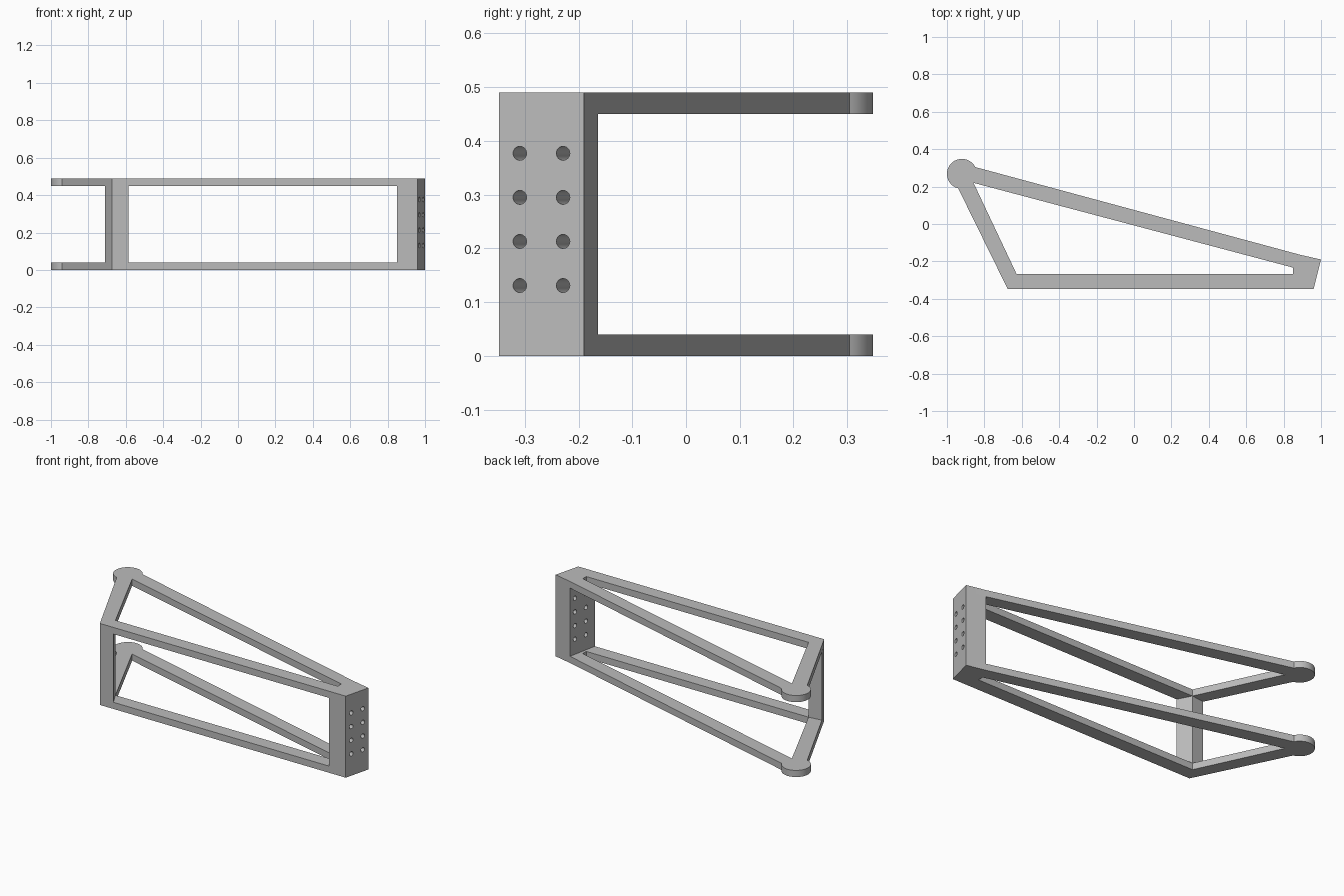
import bpy
import bmesh
from math import cos, sin, radians
from mathutils import Matrix, Vector

default_cube = bpy.data.objects.get("Cube")
if default_cube:
    bpy.data.objects.remove(default_cube, do_unlink=True)

HEIGHT, PLATE = 0.49, 0.04

grey = bpy.data.materials.new("plain_grey")
grey.use_nodes = True
grey.diffuse_color = (0.5, 0.5, 0.5, 1)
grey.node_tree.nodes["Principled BSDF"].inputs["Base Color"].default_value = (0.5, 0.5, 0.5, 1)


def add_object(name, bm):
    mesh = bpy.data.meshes.new(name)
    bm.to_mesh(mesh)
    bm.free()
    mesh.materials.append(grey)
    obj = bpy.data.objects.new(name, mesh)
    bpy.context.collection.objects.link(obj)
    return obj


def prism(name, loops, z0, z1):
    """Extrude a plan outline (first loop) with optional windows (other loops)."""
    bm = bmesh.new()
    edges = []
    for loop in loops:
        verts = [bm.verts.new((x, y, z0)) for x, y in loop]
        edges += [bm.edges.new((v, verts[i - 1])) for i, v in enumerate(verts)]
    bmesh.ops.triangle_fill(bm, edges=edges, use_beauty=True, normal=(0, 0, 1))
    lid = bmesh.ops.extrude_face_region(bm, geom=bm.faces[:])["geom"]
    bmesh.ops.translate(bm, vec=(0, 0, z1 - z0),
                        verts=[g for g in lid if isinstance(g, bmesh.types.BMVert)])
    bmesh.ops.recalc_face_normals(bm, faces=bm.faces[:])
    return add_object(name, bm)


def smooth(obj):
    bpy.ops.object.select_all(action='DESELECT')
    obj.select_set(True)
    bpy.context.view_layer.objects.active = obj
    bpy.ops.object.shade_smooth_by_angle(angle=radians(30))


# Shared plan corners
front_corner = (-0.675, -0.348)
inner_corner = (-0.628, -0.267)
end_front, end_back, end_kink = (0.96, -0.348), (1.0, -0.19), (0.886, -0.164)

# Triangular frames with a round pivot pad at the far corner
STEPS = 40
pad = [(-0.92 + 0.08 * cos(a), 0.268 + 0.08 * sin(a))
       for a in (radians(27 + 228.6 * i / STEPS) for i in range(STEPS + 1))]
outline = pad + [front_corner, end_front, end_back, end_kink]
window = [(-0.858, 0.22), inner_corner, (0.85, -0.267), (0.85, -0.233)]
for name, z in (("lower_frame", 0), ("upper_frame", HEIGHT - PLATE)):
    smooth(prism(name, [outline, window], z, z + PLATE))

# Corner post joining the frames
prism("corner_post", [[front_corner, (-0.585, -0.348), inner_corner, (-0.71, -0.277)]],
      PLATE, HEIGHT - PLATE)

# End block with two columns of bolt holes drilled square to its outer face
block = prism("mounting_block", [[(0.85, -0.348), end_front, end_back, end_kink]],
              PLATE, HEIGHT - PLATE)
along = (Vector(end_back) - Vector(end_front)).normalized()
middle = (Vector(end_back) + Vector(end_front)) / 2
axis = Vector((along.y, -along.x, 0))
turn = axis.to_track_quat('Z', 'Y').to_matrix().to_4x4()
bm = bmesh.new()
for side in (-1, 1):
    for row in range(4):
        p = middle + along * side * 0.0415
        z = 0.131 + row * 0.082
        bmesh.ops.create_cone(bm, cap_ends=True, segments=24, radius1=0.013, radius2=0.013,
                              depth=0.4, matrix=Matrix.Translation((p.x, p.y, z)) @ turn)
cutter = add_object("hole_cutter", bm)
cutter.hide_render = True
cut = block.modifiers.new("bolt_holes", 'BOOLEAN')
cut.operation, cut.solver, cut.object = 'DIFFERENCE', 'EXACT', cutter
bpy.context.view_layer.update()
drilled = bpy.data.meshes.new_from_object(
    block.evaluated_get(bpy.context.evaluated_depsgraph_get()))
block.modifiers.clear()
block.data = drilled
bpy.data.objects.remove(cutter, do_unlink=True)
smooth(block)
